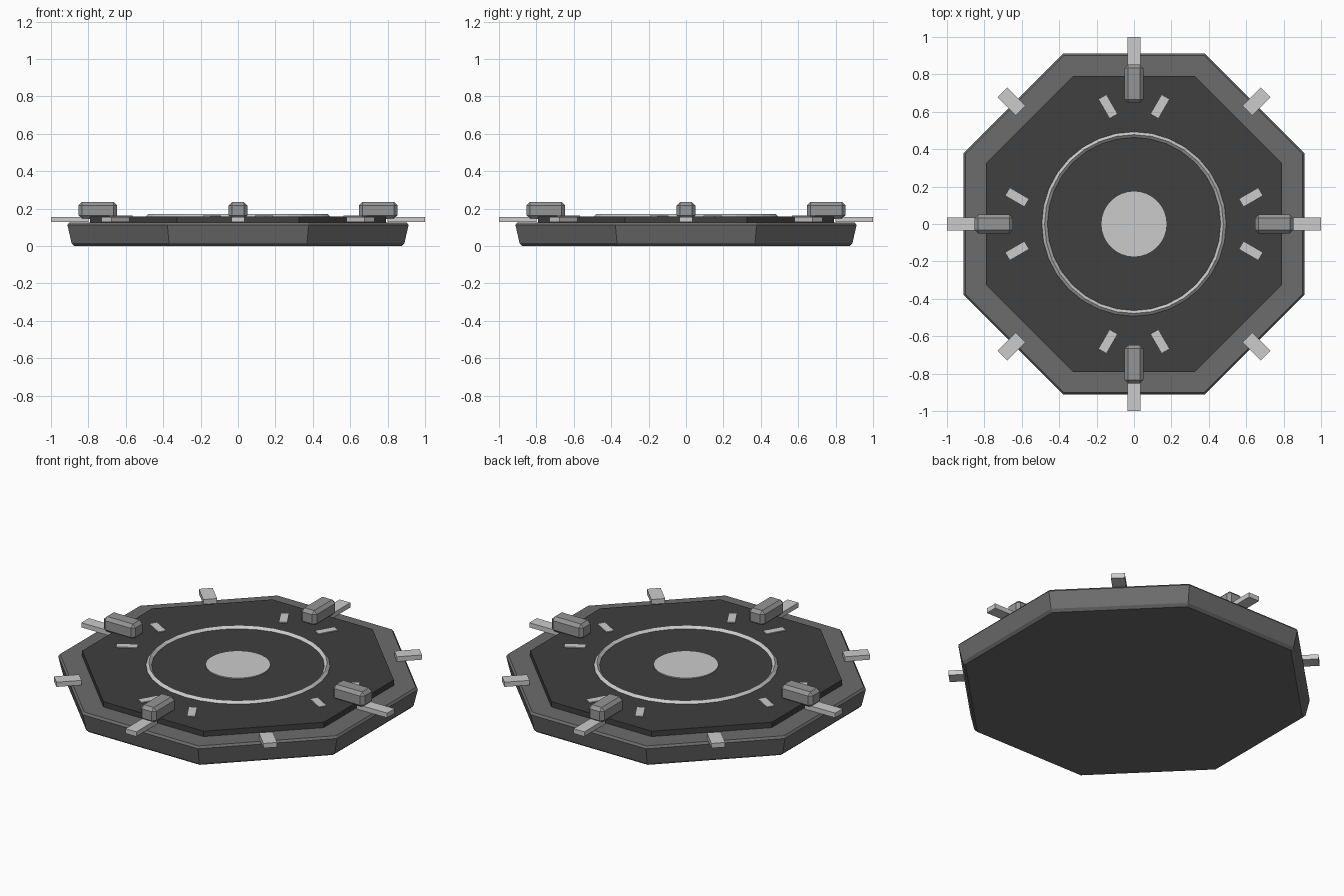
import bpy, bmesh, math
from mathutils import Matrix

if "Cube" in bpy.data.objects:
    bpy.data.objects.remove(bpy.data.objects["Cube"])

def material(name, v):
    m = bpy.data.materials.new(name)
    m.diffuse_color = (v, v, v, 1)
    m.use_nodes = True
    m.node_tree.nodes["Principled BSDF"].inputs["Base Color"].default_value = m.diffuse_color
    return m

BLACK = material("deck_black", 0.05)
DARK = material("base_dark", 0.15)
MID = material("clamp_grey", 0.3)
PALE = material("disc_grey", 0.51)
LIGHT = material("tab_grey", 0.8)

def finish(bm, name, mat):
    bmesh.ops.recalc_face_normals(bm, faces=bm.faces)
    me = bpy.data.meshes.new(name)
    bm.to_mesh(me)
    bm.free()
    me.materials.append(mat)
    ob = bpy.data.objects.new(name, me)
    bpy.context.collection.objects.link(ob)
    return ob

def octagon(name, profile, mat):
    """Loft stacked octagons from (apothem, z) pairs, flats on the axes."""
    bm = bmesh.new()
    rings = []
    for apothem, z in profile:
        r = apothem / math.cos(math.pi / 8)
        rings.append([bm.verts.new((r * math.cos(math.pi / 8 + i * math.pi / 4),
                                    r * math.sin(math.pi / 8 + i * math.pi / 4), z))
                      for i in range(8)])
    for a, b in zip(rings, rings[1:]):
        for i in range(8):
            j = (i + 1) % 8
            bm.faces.new((a[i], a[j], b[j], b[i]))
    bm.faces.new(rings[0])
    bm.faces.new(rings[-1])
    return finish(bm, name, mat)

def box(name, cx, cy, z0, z1, length, width, angle, mat, bevel=0):
    bm = bmesh.new()
    bmesh.ops.create_cube(bm, size=1)
    bmesh.ops.scale(bm, vec=(length, width, z1 - z0), verts=bm.verts)
    if bevel:
        bmesh.ops.bevel(bm, geom=bm.edges[:], offset=bevel, segments=1,
                        affect='EDGES', profile=0.5)
    bmesh.ops.transform(bm, verts=bm.verts,
                        matrix=Matrix.Translation((cx, cy, (z0 + z1) / 2))
                        @ Matrix.Rotation(angle, 4, 'Z'))
    return finish(bm, name, mat)

# Flared base slab and raised deck
octagon("base", [(0.875, 0), (0.89, 0.015), (0.912, 0.113), (0.902, 0.125)], DARK)
octagon("deck", [(0.79, 0.12), (0.79, 0.157)], BLACK)

# Centre ring and disc
bpy.ops.mesh.primitive_torus_add(major_radius=0.478, minor_radius=0.015,
                                 major_segments=32, minor_segments=4,
                                 location=(0, 0, 0.157))
bpy.context.object.name = "ring"
bpy.context.object.data.materials.append(LIGHT)
bpy.ops.mesh.primitive_cylinder_add(vertices=32, radius=0.174, depth=0.025,
                                    location=(0, 0, 0.1505))
bpy.context.object.name = "centre_disc"
bpy.context.object.data.materials.append(PALE)

for k in range(4):
    a = k * math.pi / 2
    # Clamp blocks and axial tabs
    box(f"clamp_{k}", 0.75 * math.cos(a), 0.75 * math.sin(a),
        0.145, 0.235, 0.205, 0.10, a, MID, 0.018)
    box(f"axial_tab_{k}", 0.9 * math.cos(a), 0.9 * math.sin(a),
        0.127, 0.155, 0.2, 0.07, a, LIGHT)
    # Diagonal tabs
    d = a + math.pi / 4
    box(f"diagonal_tab_{k}", 0.926 * math.cos(d), 0.926 * math.sin(d),
        0.127, 0.155, 0.137, 0.075, d, LIGHT)

# Slanted deck marks, mirrored into each quadrant
for sx in (1, -1):
    for sy in (1, -1):
        for x, y, deg in ((0.625, 0.143, 30), (0.139, 0.628, 60)):
            box("deck_mark", sx * x, sy * y, 0.15, 0.162, 0.115, 0.045,
                sx * sy * math.radians(deg), PALE)
